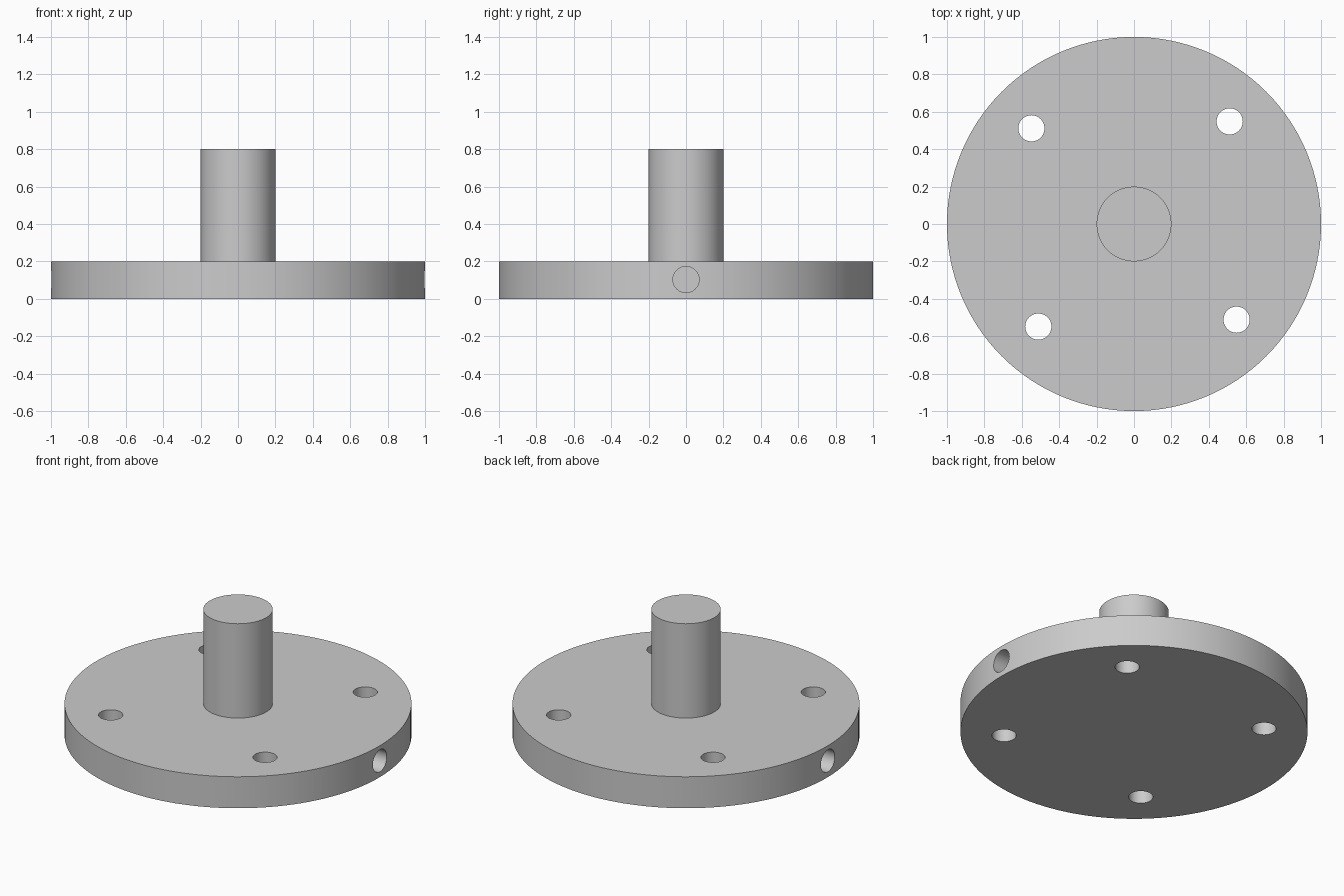
import bpy
import math

cube = bpy.data.objects.get("Cube")
if cube:
    bpy.data.objects.remove(cube, do_unlink=True)

GREY = (0.6, 0.6, 0.6, 1.0)
metal = bpy.data.materials.new("plain grey")
metal.use_nodes = True
metal.diffuse_color = GREY
metal.node_tree.nodes["Principled BSDF"].inputs["Base Color"].default_value = GREY


def cylinder(name, radius, depth, location, rotation=(0, 0, 0), sides=64):
    bpy.ops.mesh.primitive_cylinder_add(
        vertices=sides, radius=radius, depth=depth, location=location, rotation=rotation)
    obj = bpy.context.object
    obj.name = name
    obj.data.materials.append(metal)
    return obj


def smooth(obj):
    bpy.ops.object.select_all(action="DESELECT")
    obj.select_set(True)
    bpy.context.view_layer.objects.active = obj
    bpy.ops.object.shade_smooth_by_angle(angle=math.radians(30))


def drill(target, cutter):
    mod = target.modifiers.new("drill", "BOOLEAN")
    mod.operation = "DIFFERENCE"
    mod.solver = "EXACT"
    mod.object = cutter
    bpy.context.view_layer.objects.active = target
    bpy.ops.object.modifier_apply(modifier=mod.name)
    bpy.data.objects.remove(cutter, do_unlink=True)


# Round base plate
base = cylinder("base_plate", 1.0, 0.2, (0, 0, 0.1), sides=128)

# Four through holes on a bolt circle, turned slightly off the diagonals
for i in range(4):
    a = math.radians(47 + 90 * i)
    drill(base, cylinder("bolt_hole", 0.07, 0.6,
                         (0.75 * math.cos(a), 0.75 * math.sin(a), 0.1), sides=48))

# Blind holes in the rim, one on each side
HOLE_DEPTH = 0.3
for side in (-1, 1):
    drill(base, cylinder("rim_hole", 0.07, 2 * HOLE_DEPTH, (side, 0, 0.103),
                         (0, math.pi / 2, 0), sides=48))
smooth(base)

# Central shaft, seated in the plate
shaft = cylinder("shaft", 0.2, 0.7, (0, 0, 0.45))
smooth(shaft)
